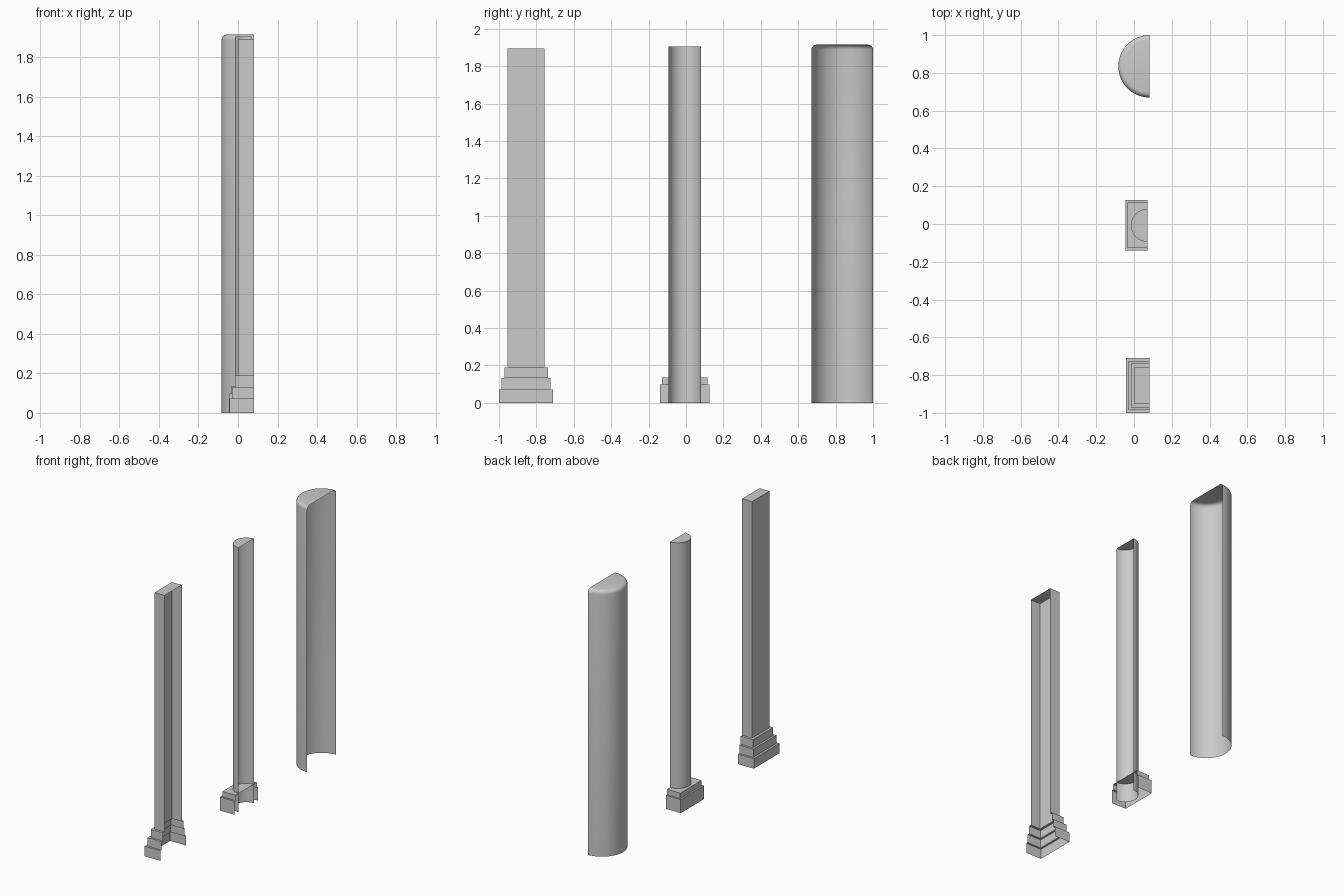
import bpy, bmesh, math

if "Cube" in bpy.data.objects:
    bpy.data.objects.remove(bpy.data.objects["Cube"])


def half_rect(x_cut, yc, x_back, half_w):
    """Open three-sided outline, open towards +x."""
    return [(x_cut, yc + half_w), (x_back, yc + half_w),
            (x_back, yc - half_w), (x_cut, yc - half_w)]


def half_round(x_cut, yc, r_out, inset=0.0, n=24):
    """Open half-circle outline, open towards +x."""
    r = r_out - inset
    return [(x_cut - r * math.sin(math.pi * i / n),
             yc + r * math.cos(math.pi * i / n)) for i in range(n + 1)]


def shell(name, layers, smooth=False):
    """Skin stacked open outlines [(outline, z), ...] and cap the top."""
    bm = bmesh.new()
    rows = [[bm.verts.new((x, y, z)) for x, y in pts] for pts, z in layers]
    for lo, hi in zip(rows, rows[1:]):
        for i in range(len(lo) - 1):
            bm.faces.new((lo[i], lo[i + 1], hi[i + 1], hi[i]))
    bm.faces.new(rows[-1])
    mesh = bpy.data.meshes.new(name)
    bm.to_mesh(mesh)
    bm.free()
    ob = bpy.data.objects.new(name, mesh)
    bpy.context.collection.objects.link(ob)
    if smooth:
        bpy.ops.object.select_all(action='DESELECT')
        ob.select_set(True)
        bpy.context.view_layer.objects.active = ob
        bpy.ops.object.shade_smooth_by_angle(angle=math.radians(35))
    return ob


def stepped(x_cut, yc, steps):
    """Two layers per step (x_back, half width, z bottom, z top)."""
    layers = []
    for x_back, hw, z0, z1 in steps:
        pts = half_rect(x_cut, yc, x_back, hw)
        layers += [(pts, z0), (pts, z1)]
    return layers


# Square pilaster with three-step plinth
shell("square_pilaster", stepped(0.082, -0.855, [
    (-0.043, 0.145, 0.0, 0.072),
    (-0.029, 0.131, 0.072, 0.132),
    (-0.015, 0.116, 0.132, 0.19),
    (0.003, 0.099, 0.19, 1.893)]))

# Slim round half column and its two-step plinth
col = half_round(0.071, -0.007, 0.087)
shell("slim_column_shaft", [(col, 0.0), (col, 1.905)], smooth=True)
shell("slim_column_plinth", stepped(0.071, -0.007, [
    (-0.046, 0.133, 0.0, 0.097),
    (-0.034, 0.121, 0.097, 0.136)]))

# Wide half column with a rounded top edge
H, R, B = 1.915, 0.165, 0.028
layers = [(half_round(0.082, 0.835, R, n=32), 0.0)]
for k in range(6):
    a = math.pi / 2 * k / 5
    layers.append((half_round(0.082, 0.835, R, B * (1 - math.cos(a)), n=32),
                   H - B + B * math.sin(a)))
shell("wide_column", layers, smooth=True)
